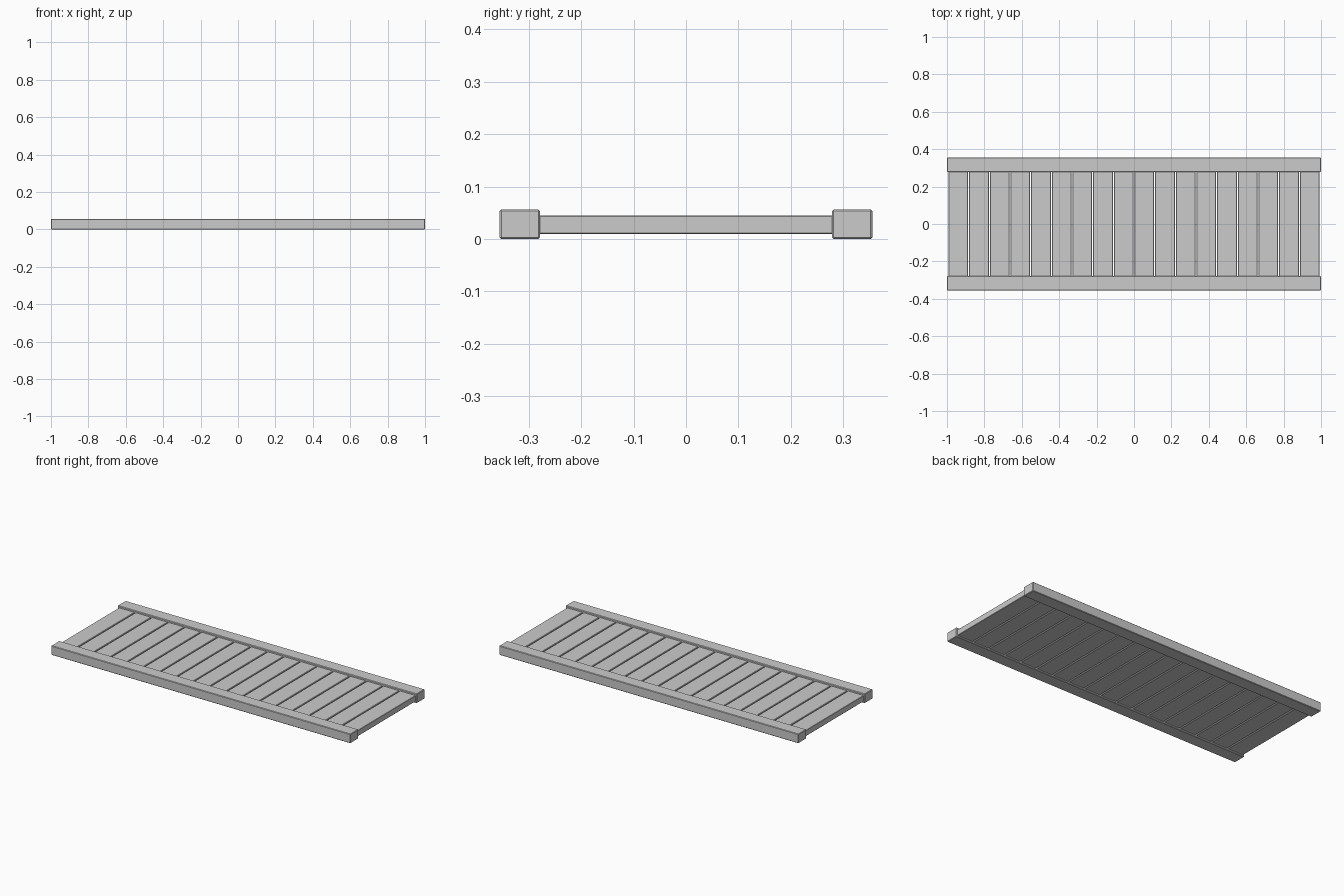
import bpy

if "Cube" in bpy.data.objects:
    bpy.data.objects.remove(bpy.data.objects["Cube"])

def box(name, center, size, bevel):
    # box with a small chamfer on every edge
    bpy.ops.mesh.primitive_cube_add(size=1, location=center)
    ob = bpy.context.object
    ob.name = name
    ob.scale = size
    bpy.ops.object.transform_apply(location=False, rotation=False, scale=True)
    mod = ob.modifiers.new("chamfer", 'BEVEL')
    mod.width = bevel
    mod.segments = 1
    return ob

# two long side rails
for name, side in (("front_rail", -1), ("back_rail", 1)):
    box(name, (0, side * 0.317, 0.028), (2.0, 0.077, 0.056), 0.003)

# cross planks with narrow gaps, ends tucked into the rails
COUNT, PITCH, GAP = 18, 0.1105, 0.006
for i in range(COUNT):
    x = (i - (COUNT - 1) / 2) * PITCH
    box(f"plank_{i + 1:02d}", (x, 0, 0.027), (PITCH - GAP, 0.57, 0.036), 0.002)
